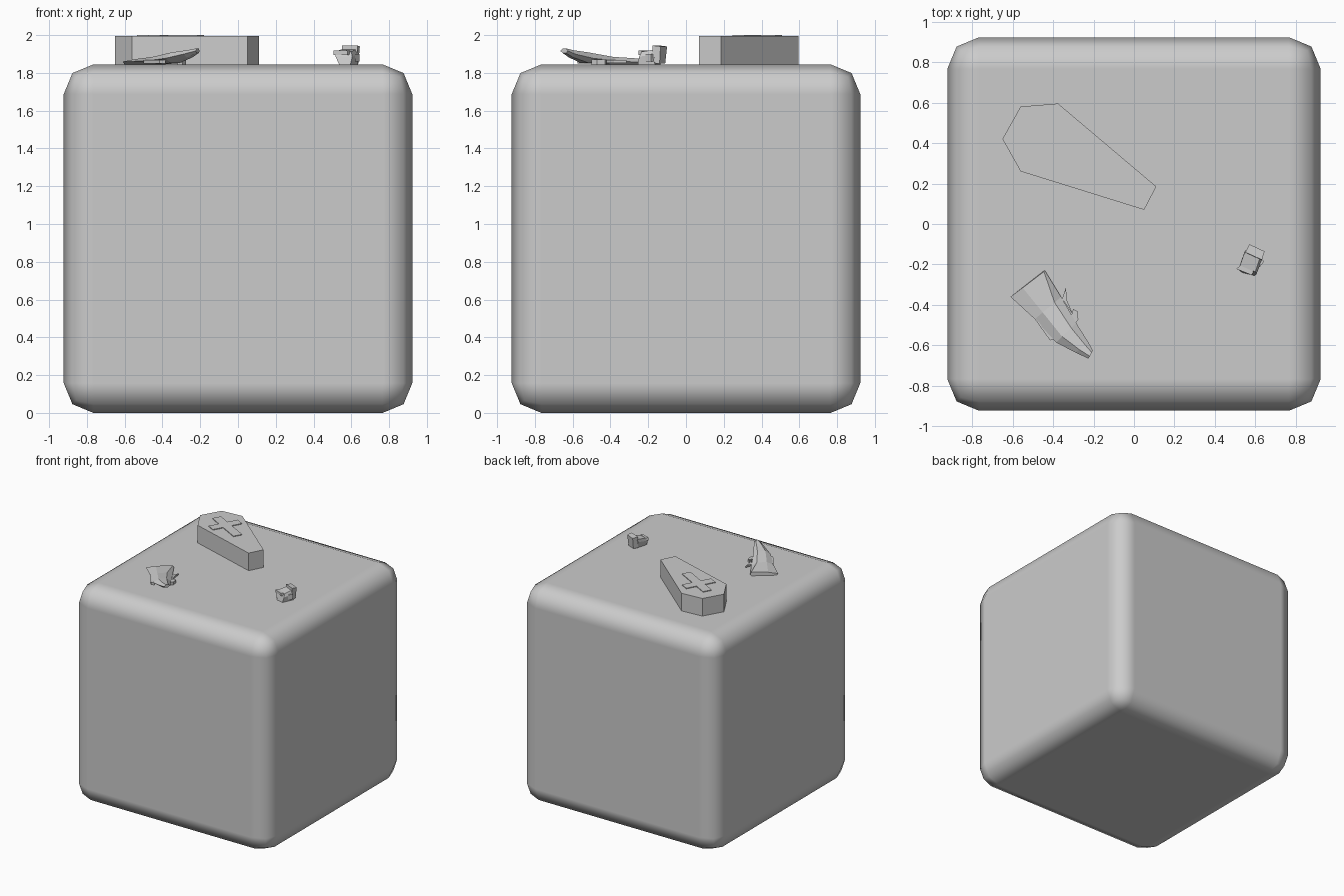
import bpy, bmesh, math
from mathutils import Vector

if "Cube" in bpy.data.objects:
    bpy.data.objects.remove(bpy.data.objects["Cube"])


def make_object(name, bm):
    bmesh.ops.recalc_face_normals(bm, faces=bm.faces)
    me = bpy.data.meshes.new(name)
    bm.to_mesh(me)
    bm.free()
    ob = bpy.data.objects.new(name, me)
    bpy.context.collection.objects.link(ob)
    return ob


def loft(name, rings):
    """Skin a list of equal-length point rings and cap both ends."""
    bm = bmesh.new()
    loops = [[bm.verts.new(p) for p in r] for r in rings]
    n = len(loops[0])
    for a, b in zip(loops, loops[1:]):
        for i in range(n):
            j = (i + 1) % n
            bm.faces.new((a[i], a[j], b[j], b[i]))
    bm.faces.new(loops[0])
    bm.faces.new(loops[-1])
    return make_object(name, bm)


def prism(name, outline, z0, z1):
    return loft(name, [[(x, y, z) for x, y in outline] for z in (z0, z1)])


TOP = 1.845

# Rounded cube body
bm = bmesh.new()
bmesh.ops.create_cube(bm, size=1.845)
bmesh.ops.translate(bm, verts=bm.verts, vec=(0, 0, TOP / 2))
bmesh.ops.bevel(bm, geom=bm.edges[:], offset=0.157, segments=2,
                profile=0.5, affect='EDGES')
for f in bm.faces:
    f.smooth = True
block = make_object("rounded_block", bm)
wn = block.modifiers.new("face_normals", 'WEIGHTED_NORMAL')
wn.weight = 100

# Coffin
prism("coffin", [(-0.65, 0.42), (-0.56, 0.58), (-0.375, 0.595),
                 (0.11, 0.185), (0.05, 0.07), (-0.56, 0.26)], TOP - 0.01, 1.994)

# Cross on the coffin lid, laid along the coffin axis
head = Vector((-0.605, 0.50))
axis = Vector((0.878, -0.477))
side = Vector((0.477, 0.878))
t, w, bar = 0.037, 0.125, 0.25
local = [(0.10, -t), (0.10, t), (bar - t, t), (bar - t, w), (bar + t, w), (bar + t, t),
         (0.465, t), (0.465, -t), (bar + t, -t), (bar + t, -w), (bar - t, -w), (bar - t, -t)]
prism("coffin_cross", [head + axis * a + side * b for a, b in local], 1.985, 2.0)


# Flat wedge with an upturned tip: stations of (left, right, bottom z, top z)
def station(l, r, zb, zt):
    l, r = Vector(l), Vector(r)
    zm = zb + (zt - zb) * 0.45
    a, b = l.lerp(r, 0.3), l.lerp(r, 0.75)
    return [(*a, zb), (*b, zb), (*r, zm), (*b, zt), (*a, zt), (*l, zm)]


loft("wedge_body", [
    [(-0.60, -0.355, TOP), (-0.45, -0.235, TOP), (-0.44, -0.23, 1.855),
     (-0.445, -0.235, 1.875), (-0.55, -0.315, 1.872), (-0.61, -0.36, 1.86)],
    station((-0.49, -0.47), (-0.36, -0.36), 1.845, 1.885),
    station((-0.385, -0.585), (-0.285, -0.49), 1.852, 1.908),
    station((-0.29, -0.635), (-0.225, -0.585), 1.882, 1.920),
    station((-0.225, -0.665), (-0.203, -0.625), 1.905, 1.930)])

# Small fins and lump beside the wedge
prism("wedge_left_fin", [(-0.50, -0.455), (-0.415, -0.575), (-0.385, -0.565)], 1.85, 1.868)
prism("wedge_right_fin", [(-0.337, -0.315), (-0.355, -0.37), (-0.30, -0.45), (-0.33, -0.38)],
      1.853, 1.867)
prism("wedge_lump", [(-0.32, -0.485), (-0.30, -0.42), (-0.28, -0.43),
                     (-0.275, -0.47), (-0.295, -0.50)], TOP, 1.87)

# Small chunk: tapered front and a taller back plate
loft("chunk_body", [
    [(0.535, -0.24, TOP), (0.595, -0.255, TOP), (0.635, -0.165, TOP), (0.565, -0.135, TOP)],
    [(0.515, -0.225, 1.89), (0.605, -0.248, 1.885), (0.635, -0.17, 1.90), (0.545, -0.14, 1.90)],
    [(0.52, -0.215, 1.915), (0.60, -0.235, 1.912), (0.625, -0.16, 1.925), (0.55, -0.13, 1.925)]])
loft("chunk_back_plate", [
    [(0.55, -0.145, 1.85), (0.63, -0.18, 1.85), (0.637, -0.14, 1.85), (0.57, -0.11, 1.85)],
    [(0.55, -0.14, 1.945), (0.632, -0.177, 1.945), (0.645, -0.135, 1.94), (0.57, -0.10, 1.94)]])
prism("chunk_side_chip", [(0.62, -0.215), (0.643, -0.185), (0.625, -0.165)], 1.86, 1.90)
prism("chunk_front_lip", [(0.505, -0.222), (0.58, -0.252), (0.592, -0.235), (0.525, -0.205)],
      1.895, 1.918)
